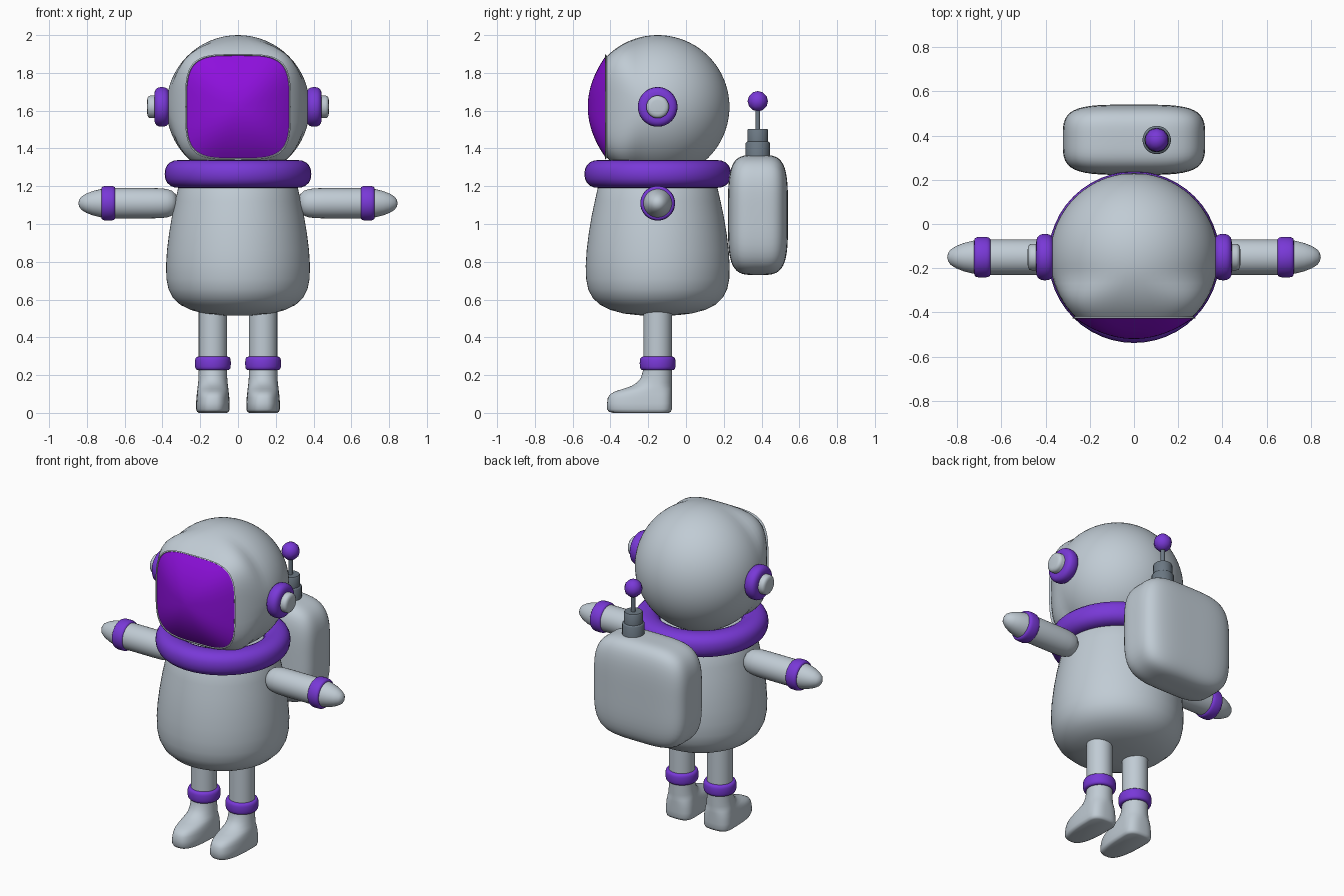
import bpy, bmesh
from math import sin, cos, pi, copysign

cube = bpy.data.objects.get("Cube")
if cube:
    bpy.data.objects.remove(cube, do_unlink=True)


def material(name, color):
    m = bpy.data.materials.new(name)
    m.use_nodes = True
    m.diffuse_color = (*color, 1)
    bsdf = next(n for n in m.node_tree.nodes if n.type == "BSDF_PRINCIPLED")
    bsdf.inputs["Base Color"].default_value = (*color, 1)
    return m


SUIT = material("pale grey suit", (0.53, 0.60, 0.66))
TRIM = material("purple trim", (0.19, 0.04, 0.68))
GLASS = material("violet visor", (0.27, 0.005, 0.72))
METAL = material("dark grey metal", (0.15, 0.19, 0.23))
CY = -0.15  # depth of the body axis


def finish(name, bm, mat, angle=50):
    bmesh.ops.remove_doubles(bm, verts=bm.verts, dist=0.0002)
    bmesh.ops.recalc_face_normals(bm, faces=bm.faces)
    mesh = bpy.data.meshes.new(name)
    bm.to_mesh(mesh)
    bm.free()
    ob = bpy.data.objects.new(name, mesh)
    bpy.context.collection.objects.link(ob)
    mesh.materials.append(mat)
    bpy.ops.object.select_all(action="DESELECT")
    bpy.context.view_layer.objects.active = ob
    ob.select_set(True)
    bpy.ops.object.shade_smooth_by_angle(angle=angle * pi / 180)
    return ob


def power_ring(n, count=48):
    """Unit rounded-square outline; n = 2 is a circle."""
    out = []
    for i in range(count):
        c, s = cos(2 * pi * i / count), sin(2 * pi * i / count)
        out.append((copysign(abs(c) ** (2 / n), c), copysign(abs(s) ** (2 / n), s)))
    return out


def loft(name, rings, mat, closed=False, caps=False):
    """Skin equal-length rings of points."""
    bm = bmesh.new()
    rows = [[bm.verts.new(p) for p in ring] for ring in rings]
    k = len(rows[0])
    pairs = list(zip(rows, rows[1:])) + ([(rows[-1], rows[0])] if closed else [])
    for a, b in pairs:
        for i in range(k):
            j = (i + 1) % k
            bm.faces.new((a[i], a[j], b[j], b[i]))
    if caps:
        bm.faces.new(rows[0])
        bm.faces.new(rows[-1])
    return finish(name, bm, mat)


def lathe(name, profile, mat, origin, side=0, closed=False, count=48):
    """Spin (radius, height) points about z, or about x when side is +1 or -1."""
    ox, oy, oz = origin
    rings = []
    for r, h in profile:
        if side:
            rings.append([(ox + side * h, oy + r * c, oz + r * s) for c, s in power_ring(2, count)])
        else:
            rings.append([(ox + r * c, oy + r * s, oz + h) for c, s in power_ring(2, count)])
    return loft(name, rings, mat, closed)


def band(name, radius, thick, half, mat, origin, side=0, n=2.6):
    """Closed soft-edged hoop."""
    profile = [(radius + thick * c, half * s) for c, s in power_ring(n, 20)]
    return lathe(name, profile, mat, origin, side, closed=True)


# Helmet: ball that turns into a rounded square opening with a small lip
HZ, R = 1.62, 0.38


def front_ring(y, r, n):
    return [(r * c, y, HZ + r * s) for c, s in power_ring(n, 64)]


rings = []
steps = 30
for i in range(steps + 1):
    a = 2.36 * i / steps
    t = min(max((a - 1.75) / 0.6, 0), 1)
    rings.append(front_ring(CY + R * cos(a), R * sin(a), 2 + 1.9 * t * t * (3 - 2 * t)))
for y, r in ((-0.425, 0.28), (-0.428, 0.274), (-0.41, 0.262)):
    rings.append(front_ring(y, r, 3.9))
loft("helmet", rings, SUIT)

# Visor: domed plate in the opening
rings = []
for i in range(13):
    t = 1 - i / 12
    rings.append(front_ring(-0.424 - 0.096 * (1 - t * t), 0.271 * t, 2.4 + 1.5 * t))
loft("visor", rings, GLASS)

# Collar and torso
band("collar", 0.31, 0.078, 0.074, TRIM, (0, CY, 1.265), n=2.3)
lathe("torso", [(0, 0.515), (0.1, 0.517), (0.18, 0.526), (0.25, 0.545), (0.305, 0.572),
                (0.345, 0.61), (0.368, 0.655), (0.379, 0.71), (0.381, 0.78), (0.376, 0.86),
                (0.365, 0.95), (0.35, 1.04), (0.333, 1.12), (0.315, 1.2), (0.28, 1.26),
                (0.2, 1.29), (0, 1.3)], SUIT, (0, CY, 0), count=64)

# Boot outline rows: height, toe reach, heel reach, half width, squareness
BOOT = [(0.0, 0.235, 0.06, 0.074, 2.8), (0.006, 0.258, 0.07, 0.084, 2.8),
        (0.02, 0.268, 0.075, 0.089, 2.8), (0.05, 0.268, 0.076, 0.089, 2.8),
        (0.08, 0.264, 0.076, 0.087, 2.7), (0.1, 0.25, 0.076, 0.085, 2.6),
        (0.115, 0.222, 0.076, 0.083, 2.4), (0.128, 0.18, 0.076, 0.082, 2.2),
        (0.142, 0.14, 0.075, 0.08, 2), (0.16, 0.11, 0.075, 0.078, 2),
        (0.185, 0.089, 0.075, 0.076, 2), (0.23, 0.076, 0.075, 0.075, 2),
        (0.27, 0.075, 0.075, 0.075, 2)]

for side, word in ((1, "left"), (-1, "right")):
    # Ear piece
    ear = (0, CY, HZ)
    band(word + "_ear_ring", 0.06, 0.045, 0.04, TRIM, (side * 0.403, CY, HZ), side)
    lathe(word + "_ear_cap", [(0.06, 0.36), (0.06, 0.462), (0.057, 0.472), (0.048, 0.479),
                              (0.035, 0.481), (0, 0.482)], SUIT, ear, side)

    # Arm with pointed mitten and cuff
    arm = (0, CY, 1.11)
    lathe(word + "_arm", [(0, 0.318), (0.03, 0.322), (0.05, 0.332), (0.066, 0.35), (0.075, 0.375),
                          (0.079, 0.41), (0.08, 0.46), (0.08, 0.69), (0.074, 0.73), (0.064, 0.77),
                          (0.05, 0.805), (0.034, 0.83), (0.018, 0.841), (0, 0.845)], SUIT, arm, side)
    band(word + "_cuff", 0.073, 0.019, 0.037, TRIM, (side * 0.686, CY, 1.11), side, n=3)

    # Leg, ankle hoop and boot
    lx = side * 0.133
    lathe(word + "_leg", [(0.075, 0.25), (0.075, 0.6)], SUIT, (lx, CY, 0))
    band(word + "_ankle_hoop", 0.074, 0.021, 0.036, TRIM, (lx, CY, 0.262), n=3)
    rings = [[(lx + w * c, CY + (heel if s > 0 else toe) * s, z) for c, s in power_ring(n)]
             for z, toe, heel, w, n in BOOT]
    loft(word + "_boot", rings, SUIT, caps=True)

# Backpack: cube inflated to a soft rounded box
bm = bmesh.new()
bmesh.ops.create_cube(bm, size=2)
bmesh.ops.subdivide_edges(bm, edges=bm.edges, cuts=15, use_grid_fill=True)
for v in bm.verts:
    v.co /= sum(abs(q) ** 4 for q in v.co) ** 0.25
    v.co = (v.co.x * 0.322, 0.381 + v.co.y * 0.159, 1.048 + v.co.z * 0.318)
finish("backpack", bm, SUIT, 80)

# Antenna on the backpack
spot = (0.103, 0.38, 0)
lathe("antenna_base", [(0.064, 1.33), (0.064, 1.428), (0.06, 1.434), (0.055, 1.436),
                       (0.055, 1.497), (0.05, 1.504), (0, 1.504)], METAL, spot)
lathe("antenna_rod", [(0.013, 1.49), (0.013, 1.63)], METAL, spot, count=16)
bm = bmesh.new()
bmesh.ops.create_uvsphere(bm, u_segments=10, v_segments=6, radius=0.054)
bmesh.ops.translate(bm, verts=bm.verts, vec=(0.103, 0.38, 1.65))
finish("antenna_ball", bm, TRIM, 60)
